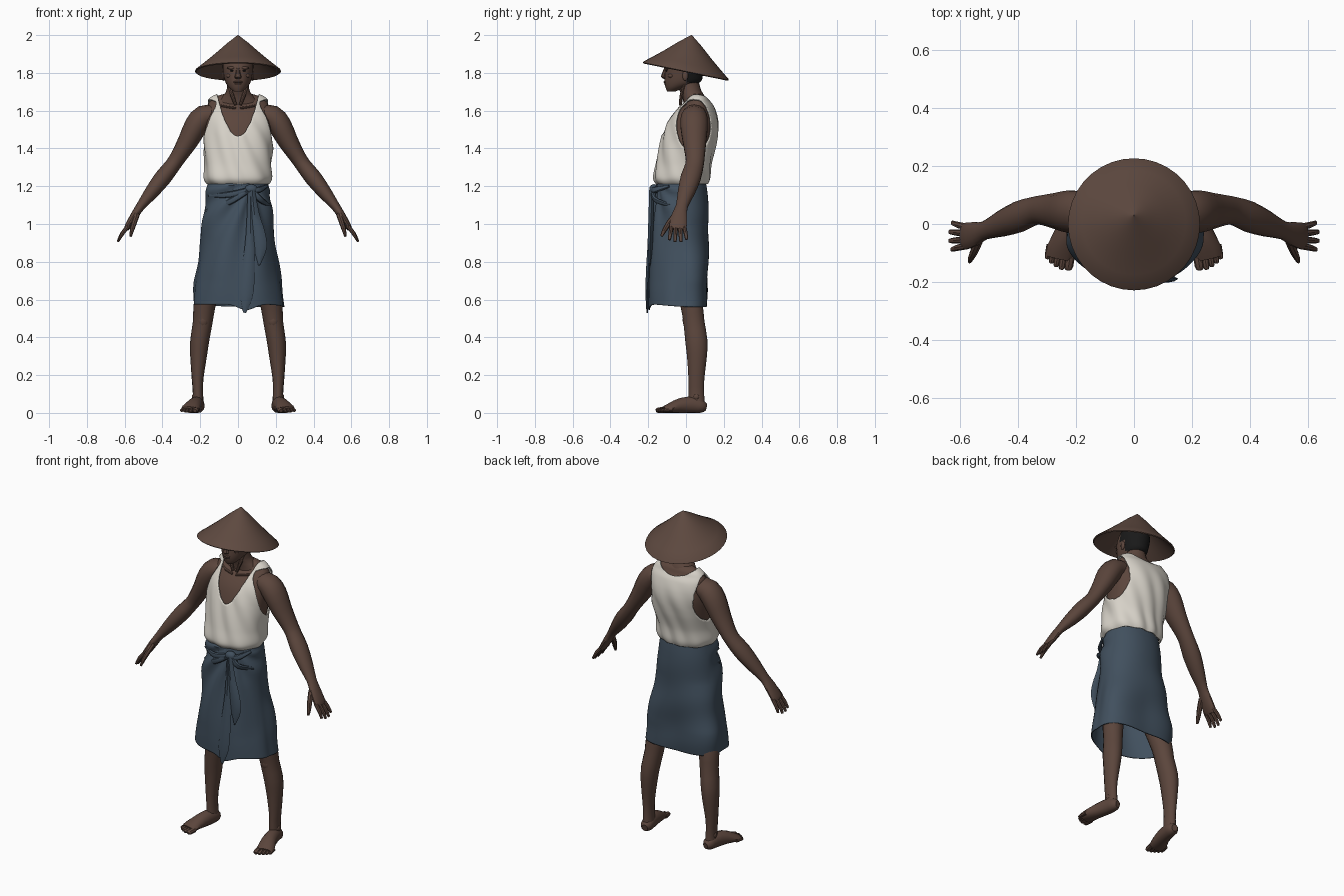
import bpy, bmesh, math
from mathutils import Vector


def material(name, rgb):
    m = bpy.data.materials.new(name)
    m.diffuse_color = (*rgb, 1)
    return m


SKIN = material("brown skin", (0.105, 0.060, 0.045))
STRAW = material("brown straw", (0.112, 0.067, 0.051))
CLOTH = material("off white cotton", (0.68, 0.645, 0.58))
BLUE = material("slate blue cloth", (0.053, 0.080, 0.112))
DARK = material("black hair", (0.010, 0.010, 0.010))


def finish(bm, name, mats, angle=40):
    bmesh.ops.recalc_face_normals(bm, faces=bm.faces)
    me = bpy.data.meshes.new(name)
    bm.to_mesh(me)
    bm.free()
    ob = bpy.data.objects.new(name, me)
    bpy.context.collection.objects.link(ob)
    for m in mats:
        me.materials.append(m)
    bpy.ops.object.select_all(action='DESELECT')
    ob.select_set(True)
    bpy.context.view_layer.objects.active = ob
    bpy.ops.object.shade_smooth_by_angle(angle=math.radians(angle))
    return ob


def spline(secs, sub):
    """Catmull-Rom interpolation of section tuples."""
    out = []
    for i in range(len(secs) - 1):
        p = [secs[max(0, min(len(secs) - 1, i + k))] for k in (-1, 0, 1, 2)]
        for j in range(sub):
            t = j / sub
            out.append([b + 0.5 * t * (c - a + t * (2 * a - 5 * b + 4 * c - d + t * (3 * (b - c) + d - a)))
                        for a, b, c, d in zip(*p)])
    return out + [list(secs[-1])]


def loft(secs, n=12, sub=2, ref=(0, 1, 0), path=True, power=2.0, caps=True, side=1, bm=None):
    """Skin rings (x, y, z, half width, half depth) along a path."""
    bm = bm or bmesh.new()
    secs = spline(secs, sub)
    pts = [Vector(s[:3]) for s in secs]
    rings = []
    for i, s in enumerate(secs):
        t = (pts[min(i + 1, len(pts) - 1)] - pts[max(i - 1, 0)]).normalized() if path else Vector((0, 0, 1))
        u = Vector(ref).cross(t).normalized()
        v = t.cross(u)
        ring = []
        for k in range(n):
            c, d = math.cos(2 * math.pi * k / n), math.sin(2 * math.pi * k / n)
            c, d = (math.copysign(abs(q) ** (2 / power), q) for q in (c, d))
            p = pts[i] + u * (s[3] * c) + v * (s[4] * d)
            ring.append(bm.verts.new((p.x * side, p.y, p.z)))
        rings.append(ring)
    for a, b in zip(rings, rings[1:]):
        for k in range(n):
            bm.faces.new((a[k], a[k - 1], b[k - 1], b[k]))
    if caps:
        bm.faces.new(rings[0])
        bm.faces.new(rings[-1])
    return bm


def blob(name, loc, size, mat, seg=12):
    bm = bmesh.new()
    bmesh.ops.create_uvsphere(bm, u_segments=seg, v_segments=8, radius=1)
    for v in bm.verts:
        v.co = Vector(loc) + Vector([a * b for a, b in zip(v.co, size)])
    return finish(bm, name, [mat])


def depth(rows, grow=0.0):
    """Rows of (z, half width, front y, back y) to loft sections."""
    return [(0, (f + b) / 2, z, w + grow, (b - f) / 2 + grow) for z, w, f, b in rows]


# Torso and neck
TORSO = [(1.215, .155, -.148, .108), (1.245, .170, -.163, .118), (1.32, .168, -.15, .125),
         (1.42, .178, -.13, .15), (1.50, .184, -.108, .163), (1.56, .182, -.082, .16),
         (1.615, .175, -.04, .143), (1.648, .157, -.005, .122), (1.672, .130, .01, .11), (1.688, .085, .02, .09)]
finish(loft(depth(TORSO, -.008), 28, 3, path=False, power=2.3), "torso", [SKIN])
finish(loft([(0, .05, 1.62, .13, .06), (0, .04, 1.675, .084, .06), (0, .022, 1.71, .060, .057),
             (0, .005, 1.79, .056, .055)], 16, 2, path=False), "neck", [SKIN])
for s in (1, -1):
    finish(loft([(.05, -.005, 1.745, .008, .008), (.034, -.022, 1.69, .010, .010),
                 (.012, -.030, 1.63, .008, .008)], 8, 2, side=s), "neck_tendon", [SKIN])
    finish(loft([(.012, -.036, 1.613, .007, .006), (.06, -.026, 1.620, .008, .006),
                 (.11, .000, 1.630, .006, .006)], 8, 2, ref=(0, 0, 1), side=s), "collar_bone", [SKIN])

# Sleeveless shirt: torso shell with neckline and armholes removed
bm = loft(depth(TORSO, .001), 128, 10, path=False, power=2.3, caps=False)


def bare(c):
    x, y, z = abs(c.x), c.y, c.z
    neck = z > 1.46 + .16 * (x / .093) ** 2 if y < .06 else z > 1.64 + .03 * (x / .1) ** 2
    hole = x > .115 and ((y - .04) / .088) ** 2 + ((z - 1.52) / .135) ** 2 < 1
    return neck or hole or (x > .154 and z > 1.58 and -.04 < y < .12)


bmesh.ops.delete(bm, geom=[f for f in bm.faces if bare(f.calc_center_median())], context='FACES')
for _ in range(4):
    moved = {}
    for v in bm.verts:
        near = [e.other_vert(v).co for e in v.link_edges if e.is_boundary]
        if len(near) == 2 and v.co.z > 1.3:
            moved[v] = v.co * .5 + (near[0] + near[1]) * .25
    for v, co in moved.items():
        v.co = co
for v in bm.verts:  # soft wrinkles
    a = math.atan2(v.co.x, -v.co.y)
    w = .004 * math.sin(9 * a + 22 * v.co.z) * max(0, min(1, (1.62 - v.co.z) / .15))
    v.co.x += w * math.sin(a)
    v.co.y -= w * math.cos(a)
sh = finish(bm, "shirt", [CLOTH], 50)
m = sh.modifiers.new("thickness", 'SOLIDIFY')
m.thickness, m.offset = .007, 1

# Wrapped skirt with pleats radiating from the knot and a squarer back hem
SKIRT = [(1.24, .158, -.15, .102), (1.15, .17, -.163, .115), (1.0, .188, -.18, .12),
         (.8, .21, -.200, .117), (.66, .228, -.206, .110), (.568, .236, -.205, .102)]
bm = loft(depth(SKIRT), 120, 8, path=False, power=2.15, caps=False)
for v in bm.verts:
    x, y, z = v.co
    dx, dz = x - .07, 1.2 - z
    front = max(0, min(1, (.02 - y) / .1))
    fold = math.sin(13 * math.atan2(dx, dz + .03)) * min(1, math.hypot(dx, dz) / .15)
    back = math.sin(24 * z + 9 * x) * (1 - front) * min(1, max(0, dz) / .3)
    out = Vector((x, y - (-.04), 0)).normalized()
    v.co += out * (.009 * front * fold + .004 * back)
    low = max(0, (.75 - z) / .175)
    a = math.atan2((y + .048) / .154, x / .236)
    k = 1 + (.19 if y > -.048 else -.07) * math.sin(2 * a) ** 2 * min(1, max(0, (1.0 - z) / .3))
    v.co.x = v.co.x * k + .005 * low
    v.co.y = (v.co.y + .048) * k - .048
    v.co.z -= low * (.030 * front * math.exp(-((x - .04) / .06) ** 2) + .007 * math.sin(4 * x + 9 * y))
sk = finish(bm, "wrapped_skirt", [BLUE], 35)
m = sk.modifiers.new("thickness", 'SOLIDIFY')
m.thickness, m.offset = .006, -1

# Knot, gathered waist folds and hanging tails
blob("knot", (.07, -.170, 1.185), (.034, .024, .026), BLUE)
for x1, z1, y1 in ((-.168, 1.07, -.075), (-.155, 1.15, -.09), (.165, 1.10, -.085), (.15, 1.2, -.09)):
    mx, mz = (x1 + .07) / 2, (z1 + 1.185) / 2 - .012
    finish(loft([(.07, -.170, 1.185, .012, .016), (mx, -.164, mz, .017, .012),
                 (x1, y1, z1, .008, .008)], 8, 4), "waist_fold", [BLUE])
finish(loft([(.075, -.184, 1.18, .014, .012), (.088, -.184, 1.05, .026, .014), (.108, -.188, .95, .036, .014),
             (.118, -.190, .87, .034, .012), (.112, -.192, .78, .004, .004)], 8, 3, power=1.5), "short_tail", [BLUE], 30)
finish(loft([(.065, -.180, 1.17, .014, .012), (.066, -.188, .95, .024, .012), (.055, -.200, .75, .034, .012),
             (.045, -.205, .62, .034, .009), (.035, -.205, .53, .008, .004)], 8, 3, power=1.5), "long_tail", [BLUE], 30)

# Head with hair painted on the back, sides above the ears and crown
bm = loft([(0, -.078, 1.702, .024, .022), (0, -.055, 1.722, .047, .053), (0, -.020, 1.75, .066, .094),
           (0, -.011, 1.79, .076, .101), (0, -.005, 1.84, .081, .102), (0, .005, 1.89, .070, .08),
           (0, .015, 1.93, .03, .035)], 32, 4, path=False, power=2.1)
for f in bm.faces:
    c = f.calc_center_median()
    f.material_index = int((c.y > .008 and c.z > 1.737) or (c.y > -.03 and c.z > 1.815) or c.z > 1.88)
finish(bm, "head", [SKIN, DARK])
finish(loft([(0, -.104, 1.825, .009, .012), (0, -.114, 1.795, .013, .014), (0, -.118, 1.778, .019, .014),
             (0, -.108, 1.768, .012, .010)], 8, 2, path=False), "nose", [SKIN])
blob("upper_lip", (0, -.110, 1.752), (.024, .009, .006), SKIN)
blob("lower_lip", (0, -.107, 1.742), (.020, .009, .006), SKIN)
blob("chin_beard", (0, -.098, 1.720), (.014, .008, .008), DARK)
for s in (1, -1):
    blob("ear", (.078 * s, -.004, 1.785), (.008, .015, .027), SKIN)
    blob("brow", (.032 * s, -.098, 1.826), (.026, .011, .008), SKIN)
    blob("eye", (.031 * s, -.102, 1.811), (.012, .006, .004), DARK)
    blob("cheekbone", (.043 * s, -.078, 1.785), (.020, .018, .014), SKIN)

# Tilted conical hat, closed with a thin rim and hollow underside
bm = bmesh.new()
rings = []
base, apex = Vector((0, .0, 1.815)), Vector((0, .03, 2.0))
for r, h in ((.002, 1), (.018, .93), (.06, .75), (.12, .46), (.18, .19), (.224, .0), (.228, -.035),
             (.222, -.06), (.17, .15), (.09, .52), (.002, .9)):
    c = base.lerp(apex, h)
    rings.append([bm.verts.new((c.x + r * math.cos(a), c.y + r * math.sin(a), c.z - .205 * r * math.sin(a)))
                  for a in (2 * math.pi * k / 36 for k in range(36))])
for a, b in zip(rings, rings[1:]):
    for k in range(36):
        bm.faces.new((a[k], a[k - 1], b[k - 1], b[k]))
bm.faces.new(rings[0])
bm.faces.new(rings[-1])
finish(bm, "conical_hat", [STRAW], 30)

ARM = [(.12, .045, 1.58, .05, .06), (.18, .043, 1.568, .062, .070), (.222, .043, 1.52, .062, .074),
       (.264, .045, 1.44, .054, .064), (.310, .048, 1.365, .044, .053), (.345, .045, 1.312, .041, .049),
       (.398, .025, 1.245, .045, .054), (.46, 0, 1.165, .037, .045), (.515, -.022, 1.095, .024, .032),
       (.548, -.034, 1.045, .021, .042), (.582, -.042, .99, .017, .047), (.592, -.044, .972, .012, .042)]
LEG = [(.125, -.01, .76, .055, .06), (.15, .005, .68, .06, .062), (.177, .03, .57, .058, .060),
       (.187, .042, .48, .052, .057), (.203, .055, .38, .050, .060), (.209, .058, .3, .044, .054),
       (.214, .055, .18, .031, .043), (.212, .055, .1, .027, .042), (.212, .058, .03, .033, .044)]
FOOT = [(.206, .106, .03, .018, .02), (.210, .085, .034, .034, .034), (.216, .04, .042, .037, .045),
        (.232, -.03, .038, .042, .040), (.25, -.085, .025, .050, .027), (.258, -.118, .017, .047, .017)]

for s in (1, -1):
    # Arm with hand, fingers and thumb
    finish(loft(ARM, 14, 2, side=s), "arm", [SKIN])
    for y0, y1, l in ((-.010, .004, .85), (-.032, -.027, 1), (-.055, -.058, 1), (-.076, -.088, .88)):
        finish(loft([(.58, y0, .99, .011, .012), (.58 + .034 * l, (y0 + y1) / 2, .99 - .042 * l, .011, .011),
                     (.58 + .056 * l, y1, .99 - .084 * l, .006, .008)], 8, 2, side=s), "finger", [SKIN])
    finish(loft([(.535, -.055, 1.05, .015, .016), (.55, -.09, 1.005, .014, .015), (.562, -.115, .965, .011, .012),
                 (.568, -.13, .935, .006, .007)], 8, 2, side=s), "thumb", [SKIN])
    # Leg, kneecap, foot and toes
    finish(loft(LEG, 14, 2, side=s), "leg", [SKIN])
    blob("kneecap", (.186 * s, .006, .49), (.032, .024, .042), SKIN)
    bm = loft(FOOT, 12, 2, ref=(0, 0, 1), side=s)
    for x, y, r in ((.226, -.158, .016), (.249, -.156, .012), (.268, -.147, .011),
                    (.284, -.135, .0105), (.298, -.12, .010)):
        loft([(x - .006, y + .05, .017, r, r), (x, y + .012, .014, r, r * .9), (x + .002, y, .011, r * .6, r * .6)],
             8, 2, ref=(0, 0, 1), side=s, bm=bm)
    for v in bm.verts:
        v.co.z = max(v.co.z, 0)
    finish(bm, "foot", [SKIN])
    blob("ankle_bone", (.234 * s, .055, .085), (.010, .016, .016), SKIN)
